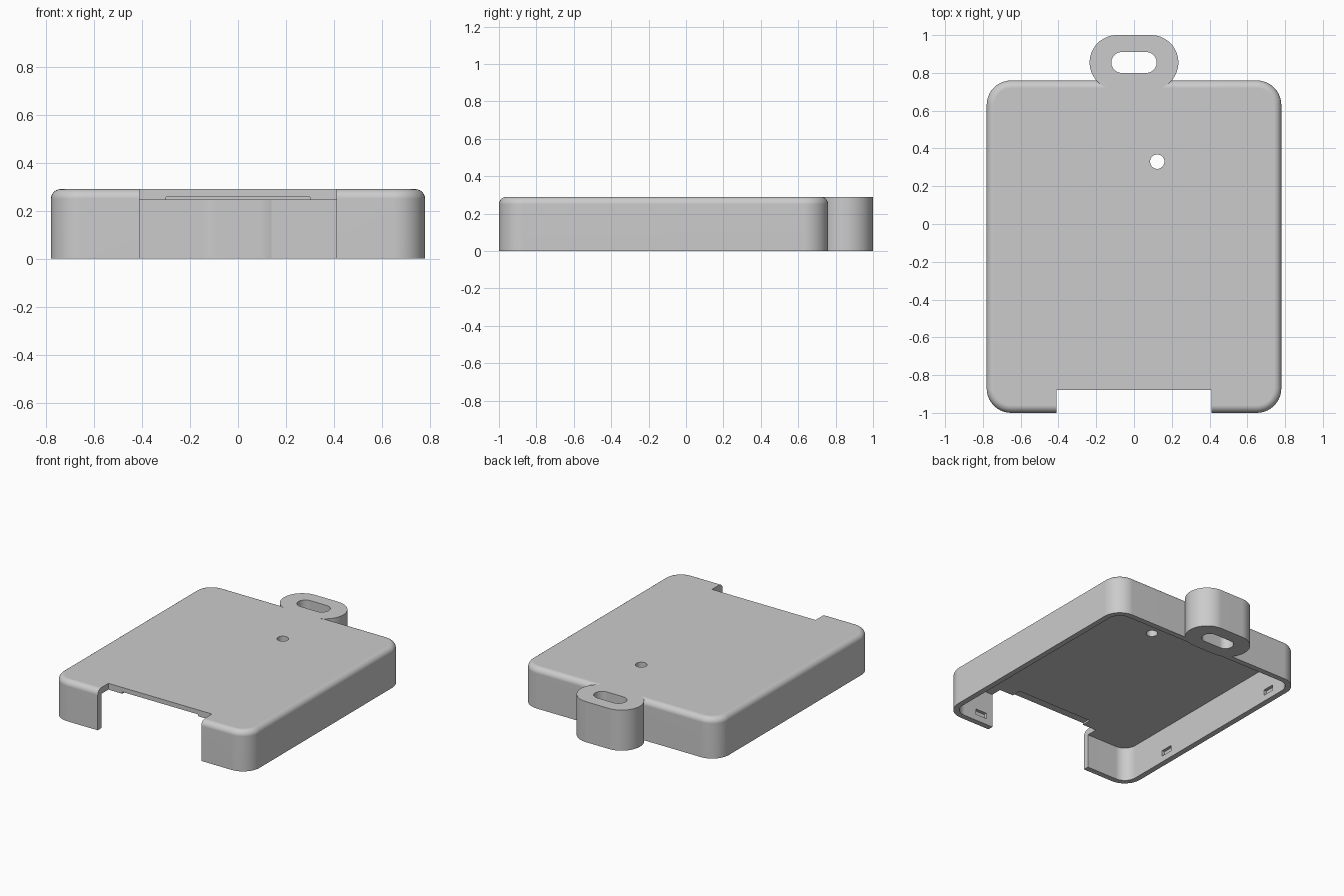
import bpy, bmesh, math

old = bpy.data.objects.get("Cube")
if old:
    bpy.data.objects.remove(old, do_unlink=True)

# Single plastic colour
grey = bpy.data.materials.new("light grey plastic")
grey.use_nodes = True
grey.diffuse_color = (0.6, 0.6, 0.6, 1)
grey.node_tree.nodes["Principled BSDF"].inputs["Base Color"].default_value = (0.6, 0.6, 0.6, 1)


def rounded_outline(x0, x1, y0, y1, r, steps):
    """Counter-clockwise rounded rectangle; r = half height gives a stadium."""
    if r == 0:
        return [(x0, y0), (x1, y0), (x1, y1), (x0, y1)]
    centres = [(x1 - r, y1 - r), (x0 + r, y1 - r), (x0 + r, y0 + r), (x1 - r, y0 + r)]
    points = []
    for quarter, (cx, cy) in enumerate(centres):
        for i in range(steps + 1):
            a = (quarter + i / steps) * math.pi / 2
            points.append((cx + r * math.cos(a), cy + r * math.sin(a)))
    return points


def prism(name, x0, x1, y0, y1, z0, z1, r=0, steps=10, top_round=0):
    bm = bmesh.new()
    base = [bm.verts.new((x, y, z0)) for x, y in rounded_outline(x0, x1, y0, y1, r, steps)]
    bmesh.ops.remove_doubles(bm, verts=base, dist=1e-4)
    face = bm.faces.new([v for v in base if v.is_valid])
    grown = bmesh.ops.extrude_face_region(bm, geom=[face])["geom"]
    top = [v for v in grown if isinstance(v, bmesh.types.BMVert)]
    bmesh.ops.translate(bm, verts=top, vec=(0, 0, z1 - z0))
    bmesh.ops.recalc_face_normals(bm, faces=bm.faces)
    if top_round:
        rim = [e for e in bm.edges if all(v.co.z > z1 - 1e-4 for v in e.verts)]
        bmesh.ops.bevel(bm, geom=rim, offset=top_round, segments=6, profile=0.5,
                        affect='EDGES')
    mesh = bpy.data.meshes.new(name)
    bm.to_mesh(mesh)
    bm.free()
    mesh.materials.append(grey)
    obj = bpy.data.objects.new(name, mesh)
    bpy.context.collection.objects.link(obj)
    return obj


def combine(target, tool, operation='DIFFERENCE'):
    tool.hide_render = True
    mod = target.modifiers.new(tool.name, 'BOOLEAN')
    mod.object = tool
    mod.operation = operation
    mod.solver = 'EXACT'
    bpy.context.view_layer.objects.active = target
    bpy.ops.object.modifier_apply(modifier=mod.name)
    bpy.data.objects.remove(tool, do_unlink=True)


# Rounded shell, open underneath
case = prism("case_cover", -0.78, 0.78, -1, 0.76, 0, 0.29, r=0.13, top_round=0.04)
combine(case, prism("cavity", -0.74, 0.74, -0.96, 0.72, -0.1, 0.245, r=0.09))

# Hanging loop on the back with its slot
combine(case, prism("hanging_loop", -0.235, 0.235, 0.71, 1, 0, 0.29, r=0.145, steps=14), 'UNION')
combine(case, prism("loop_slot", -0.12, 0.12, 0.8, 0.91, -0.1, 0.4, r=0.055))

# Round hole in the top
combine(case, prism("round_hole", 0.085, 0.161, 0.292, 0.368, 0.1, 0.4, r=0.038))

# Front connector notch and the shallow relief under its edge
combine(case, prism("front_notch", -0.41, 0.41, -1.1, -0.88, -0.1, 0.4))
combine(case, prism("notch_relief", -0.3, 0.3, -0.95, -0.81, 0.2, 0.258))

# Snap pockets inside the walls
for side in (-1, 1):
    for y in (-0.55, 0.49):
        xs = sorted((side * 0.7, side * 0.762))
        combine(case, prism("side_pocket", *xs, y - 0.045, y + 0.045, 0.045, 0.085))
combine(case, prism("front_pocket", 0.46, 0.55, -0.982, -0.93, 0.045, 0.085))

# Smooth rounded walls, crisp edges
bpy.ops.object.select_all(action='DESELECT')
case.select_set(True)
bpy.context.view_layer.objects.active = case
bpy.ops.object.shade_smooth_by_angle(angle=math.radians(30))
weighted = case.modifiers.new("even_shading", 'WEIGHTED_NORMAL')
weighted.keep_sharp = True
